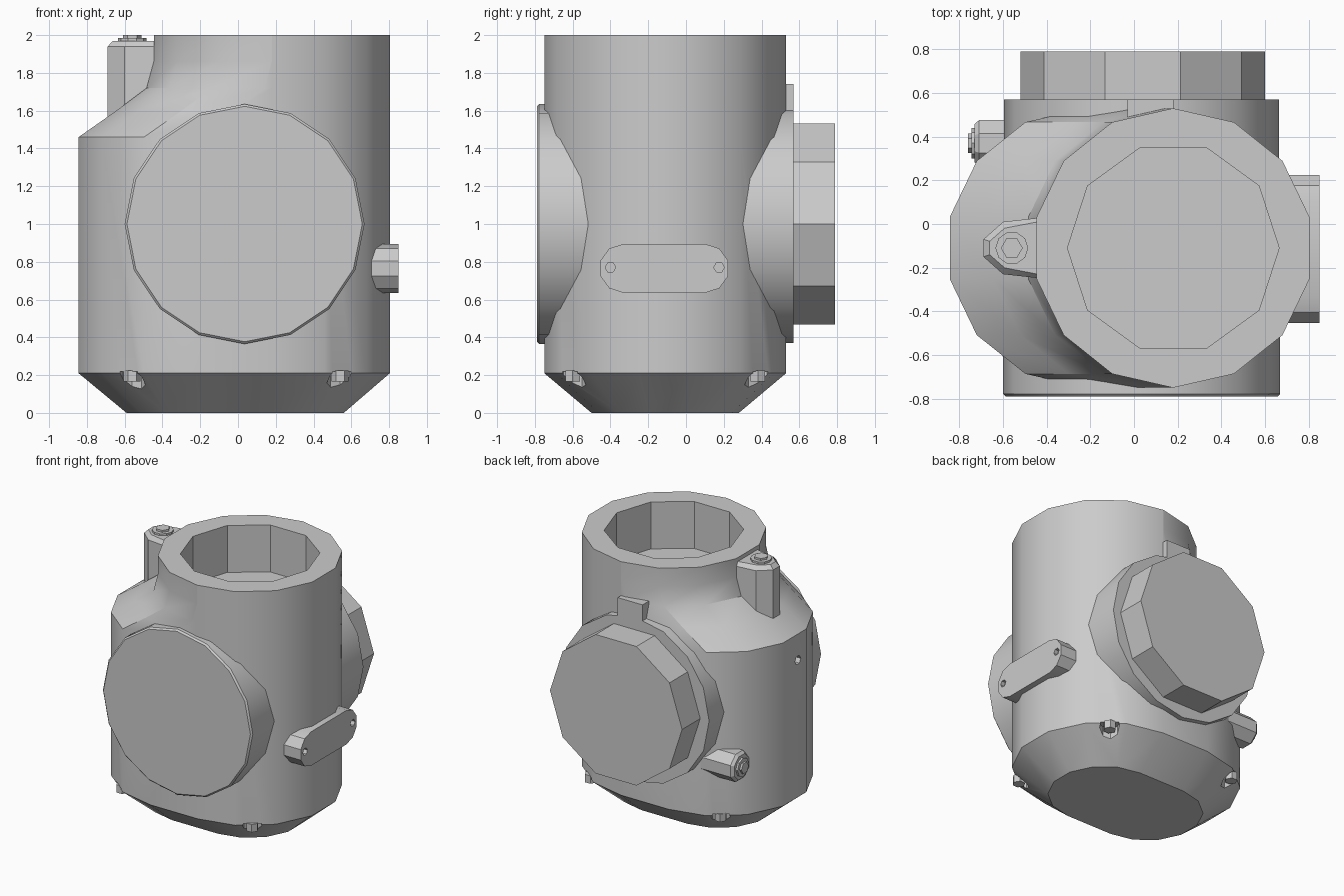
import bpy, bmesh, math
from mathutils import Vector

cube = bpy.data.objects.get("Cube")
if cube:
    bpy.data.objects.remove(cube, do_unlink=True)

grey = bpy.data.materials.new("cast grey")
grey.use_nodes = True
COLOR = (0.6, 0.6, 0.6, 1)
grey.diffuse_color = COLOR
grey.node_tree.nodes["Principled BSDF"].inputs["Base Color"].default_value = COLOR

CY = -0.11       # shared centre line of the housing
NECK_X = 0.18    # axis of the neck


def ngon(cu, cv, r, n, turn=0.0):
    return [(cu + r * math.cos(turn + math.tau * i / n),
             cv + r * math.sin(turn + math.tau * i / n)) for i in range(n)]


def loft(name, rings):
    """Skin a stack of matching rings and close both ends."""
    bm = bmesh.new()
    loops = [[bm.verts.new(p) for p in ring] for ring in rings]
    n = len(loops[0])
    for a, b in zip(loops, loops[1:]):
        for i in range(n):
            j = (i + 1) % n
            bm.faces.new((a[i], a[j], b[j], b[i]))
    bm.faces.new(loops[0][::-1])
    bm.faces.new(loops[-1])
    bmesh.ops.recalc_face_normals(bm, faces=bm.faces)
    mesh = bpy.data.meshes.new(name)
    bm.to_mesh(mesh)
    bm.free()
    mesh.materials.append(grey)
    obj = bpy.data.objects.new(name, mesh)
    bpy.context.collection.objects.link(obj)
    return obj


def prism(name, outline, axis, lo, hi, bevel=0.0):
    """Extrude an outline along an axis, with an optional chamfer at the hi end."""
    place = {"x": lambda u, v, w: (w, u, v),
             "y": lambda u, v, w: (u, w, v),
             "z": lambda u, v, w: (u, v, w)}[axis]
    levels = [(lo, 0.0), (hi, 0.0)]
    if bevel:
        step = math.copysign(bevel, hi - lo)
        levels = [(lo, 0.0), (hi - step, 0.0), (hi, bevel)]
    mid = sum((Vector(p) for p in outline), Vector((0, 0))) / len(outline)
    rings = []
    for w, inset in levels:
        ring = []
        for p in outline:
            off = Vector(p) - mid
            q = mid + off * (1 - inset / off.length)
            ring.append(place(q.x, q.y, w))
        rings.append(ring)
    return loft(name, rings)


def rect(u0, u1, v0, v1):
    return [(u0, v0), (u1, v0), (u1, v1), (u0, v1)]


def cut(target, cutters):
    """Subtract the cutters from the target and discard them."""
    for c in cutters:
        c.hide_render = True
        mod = target.modifiers.new("cut", "BOOLEAN")
        mod.operation, mod.solver, mod.object = "DIFFERENCE", "EXACT", c
    deps = bpy.context.evaluated_depsgraph_get()
    mesh = bpy.data.meshes.new_from_object(target.evaluated_get(deps))
    target.modifiers.clear()
    target.data = mesh
    for c in cutters:
        bpy.data.objects.remove(c, do_unlink=True)


def stadium(left_x, right_x, r, z, half=8):
    """Rounded outline around two centres, at height z."""
    ring = []
    for cx, start in ((right_x, -math.pi / 2), (left_x, math.pi / 2)):
        for i in range(half):
            a = start + math.pi * i / (half - 1)
            ring.append((cx + r * math.cos(a), CY + r * math.sin(a), z))
    return ring


# Housing: chamfered foot, wide lower body, shoulder sweeping into the neck
sections = [(-0.21, NECK_X, 0.39, 0.0), (-0.22, NECK_X, 0.64, 0.21),
            (-0.22, NECK_X, 0.64, 1.46), (-0.02, NECK_X, 0.64, 1.6),
            (0.14, NECK_X, 0.64, 1.72), (0.178, NECK_X, 0.64, 1.86),
            (0.178, NECK_X, 0.64, 2.0)]
housing = loft("housing", [stadium(*s) for s in sections])

# Foot bolts sit in pockets at the four corners of the chamfer
corners = [(x, CY + s * 0.49) for x in (-0.56, 0.54) for s in (-1, 1)]
cutters = [prism("neck_bore", ngon(NECK_X, CY, 0.485, 10), "z", 1.64, 2.1),
           prism("neck_notch", rect(-0.15, -0.08, 1.87, 2.1), "x", 0.81, 0.9),
           prism("side_hole", ngon(-0.15, 1.26, 0.035, 6), "x", -0.9, -0.8)]
cutters += [prism("foot_pocket", ngon(x, y, 0.07, 8), "z", -0.1, 0.22) for x, y in corners]
cut(housing, cutters)
for x, y in corners:
    prism("foot_bolt", ngon(x, y, 0.045, 6), "z", 0.225, 0.165)

# Front and rear ports
prism("front_port", ngon(0.035, 1.0, 0.635, 16), "y", -0.3, -0.79, 0.012)
prism("rear_port", ngon(0.035, 1.0, 0.63, 16), "y", 0.1, 0.57)
prism("rear_cap", ngon(0.04, 1.0, 0.56, 10), "y", 0.55, 0.79)
prism("rear_tab", rect(-0.03, 0.18, 1.58, 1.74), "y", 0.4, 0.57)

# Side plate with rounded ends and two screw holes
ends = []
for cy, start in ((0.1, -math.pi / 2), (-0.33, math.pi / 2)):
    ends += [(cy + 0.13 * math.cos(start + math.pi * i / 5),
              0.765 + 0.13 * math.sin(start + math.pi * i / 5)) for i in range(6)]
plate = prism("side_plate", ends, "x", 0.68, 0.85)
cut(plate, [prism("screw_hole", ngon(y, 0.77, 0.028, 6), "x", 0.82, 0.9)
            for y in (-0.4, 0.175)])

# Pillar beside the neck, topped by a bolt
outline = [(-0.42, -0.25), (-0.42, 0.03), (-0.6, 0.01),
           (-0.69, -0.07), (-0.69, -0.15), (-0.6, -0.23)]
prism("pillar", outline, "z", 1.4, 1.97, 0.03)
prism("pillar_washer", ngon(-0.56, CY, 0.075, 10), "z", 1.96, 1.985)
prism("pillar_bolt", ngon(-0.56, CY, 0.05, 6), "z", 1.97, 2.0)

# Drain boss low on the rear corner
prism("drain_boss", ngon(0.37, 0.61, 0.115, 8, math.pi / 8), "x", -0.4, -0.73, 0.02)
prism("drain_washer", ngon(0.37, 0.61, 0.07, 8), "x", -0.72, -0.745)
prism("drain_bolt", ngon(0.37, 0.61, 0.045, 6), "x", -0.73, -0.76)

# Soft shading on the gentle curves, crisp edges elsewhere
for obj in bpy.context.collection.objects:
    obj.select_set(obj.type == "MESH")
    if obj.type == "MESH":
        bpy.context.view_layer.objects.active = obj
bpy.ops.object.shade_smooth_by_angle(angle=math.radians(32))
